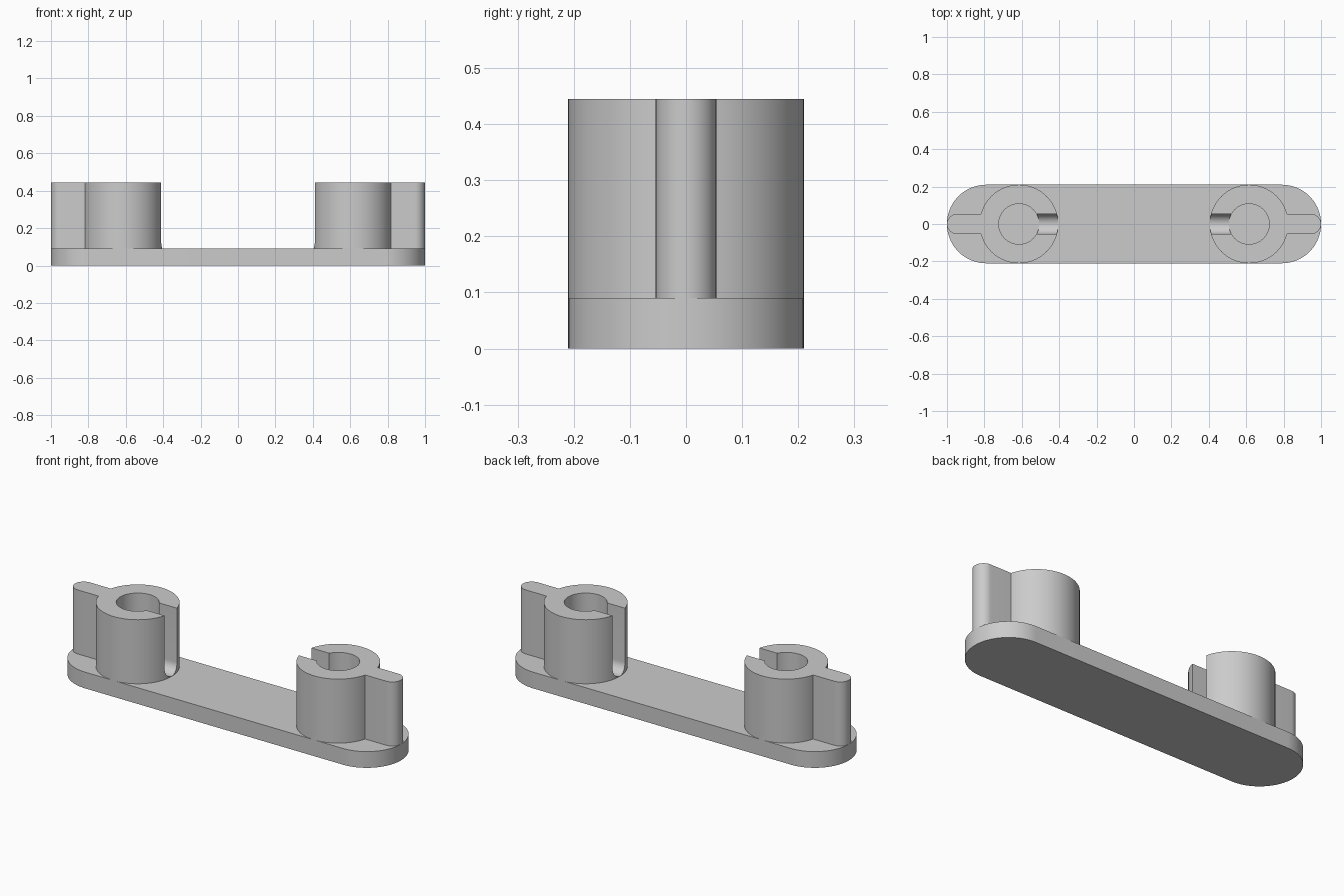
import bpy, bmesh, math
from mathutils import Matrix

if "Cube" in bpy.data.objects:
    bpy.data.objects.remove(bpy.data.objects["Cube"], do_unlink=True)

BASE_TOP, TOP = 0.09, 0.445
RADIUS, BORE = 0.21, 0.108
POST_X, FIN_HALF = 0.615, 0.054

grey = bpy.data.materials.new("plain grey")
grey.use_nodes = True
colour = (0.6, 0.6, 0.6, 1)
grey.diffuse_color = colour
grey.node_tree.nodes["Principled BSDF"].inputs["Base Color"].default_value = colour


def arc(cx, cy, r, start, end, steps):
    """Points along an arc, angles in radians."""
    angles = [start + (end - start) * i / steps for i in range(steps + 1)]
    return [(cx + r * math.cos(a), cy + r * math.sin(a)) for a in angles]


def prism(name, outline, low, high, matrix=Matrix()):
    """Extrude a flat outline from low to high."""
    bm = bmesh.new()
    face = bm.faces.new([bm.verts.new((x, y, low)) for x, y in outline])
    new = bmesh.ops.extrude_face_region(bm, geom=[face])["geom"]
    bmesh.ops.translate(bm, vec=(0, 0, high - low),
                        verts=[v for v in new if isinstance(v, bmesh.types.BMVert)])
    bm.transform(matrix)
    bmesh.ops.recalc_face_normals(bm, faces=bm.faces)
    mesh = bpy.data.meshes.new(name)
    bm.to_mesh(mesh)
    bm.free()
    mesh.materials.append(grey)
    obj = bpy.data.objects.new(name, mesh)
    bpy.context.collection.objects.link(obj)
    return obj


def activate(obj):
    bpy.ops.object.select_all(action="DESELECT")
    obj.select_set(True)
    bpy.context.view_layer.objects.active = obj


def cut(obj, cutter):
    mod = obj.modifiers.new("cut", "BOOLEAN")
    mod.operation, mod.solver, mod.object = "DIFFERENCE", "EXACT", cutter
    activate(obj)
    bpy.ops.object.modifier_apply(modifier=mod.name)
    bpy.data.objects.remove(cutter, do_unlink=True)


def smooth(obj):
    activate(obj)
    bpy.ops.object.shade_smooth_by_angle(angle=math.radians(30))


half = math.pi / 2

# Base plate with round ends
end_x = 1 - RADIUS
plate = (arc(end_x, 0, RADIUS, -half, half, 48)
         + arc(-end_x, 0, RADIUS, half, 3 * half, 48))
smooth(prism("base_plate", plate, 0, BASE_TOP))

# Posts, each with an outer fin, a bore and a round-bottomed inner slot
fin_angle = math.asin(FIN_HALF / RADIUS)
post_outline = (arc(0, 0, RADIUS, fin_angle, 2 * math.pi - fin_angle, 96)
                + arc(1 - POST_X - FIN_HALF, 0, FIN_HALF, -half, half, 24))
slot_outline = (arc(0, BASE_TOP + FIN_HALF + 0.001, FIN_HALF, -math.pi, 0, 24)
                + [(FIN_HALF, TOP + 0.1), (-FIN_HALF, TOP + 0.1)])
upright = Matrix(((0, 0, 1, 0), (1, 0, 0, 0), (0, 1, 0, 0), (0, 0, 0, 1)))

for name, turn in (("left_post", 0), ("right_post", math.pi)):
    post = prism(name, post_outline, BASE_TOP, TOP)
    cut(post, prism("bore_cutter", arc(0, 0, BORE, 0, 2 * math.pi, 64)[:-1],
                    BASE_TOP - 0.1, TOP + 0.1))
    cut(post, prism("slot_cutter", slot_outline, -RADIUS - 0.1, 0, upright))
    post.data.transform(Matrix.Translation((POST_X * math.cos(turn), 0, 0))
                        @ Matrix.Rotation(turn, 4, "Z"))
    smooth(post)
